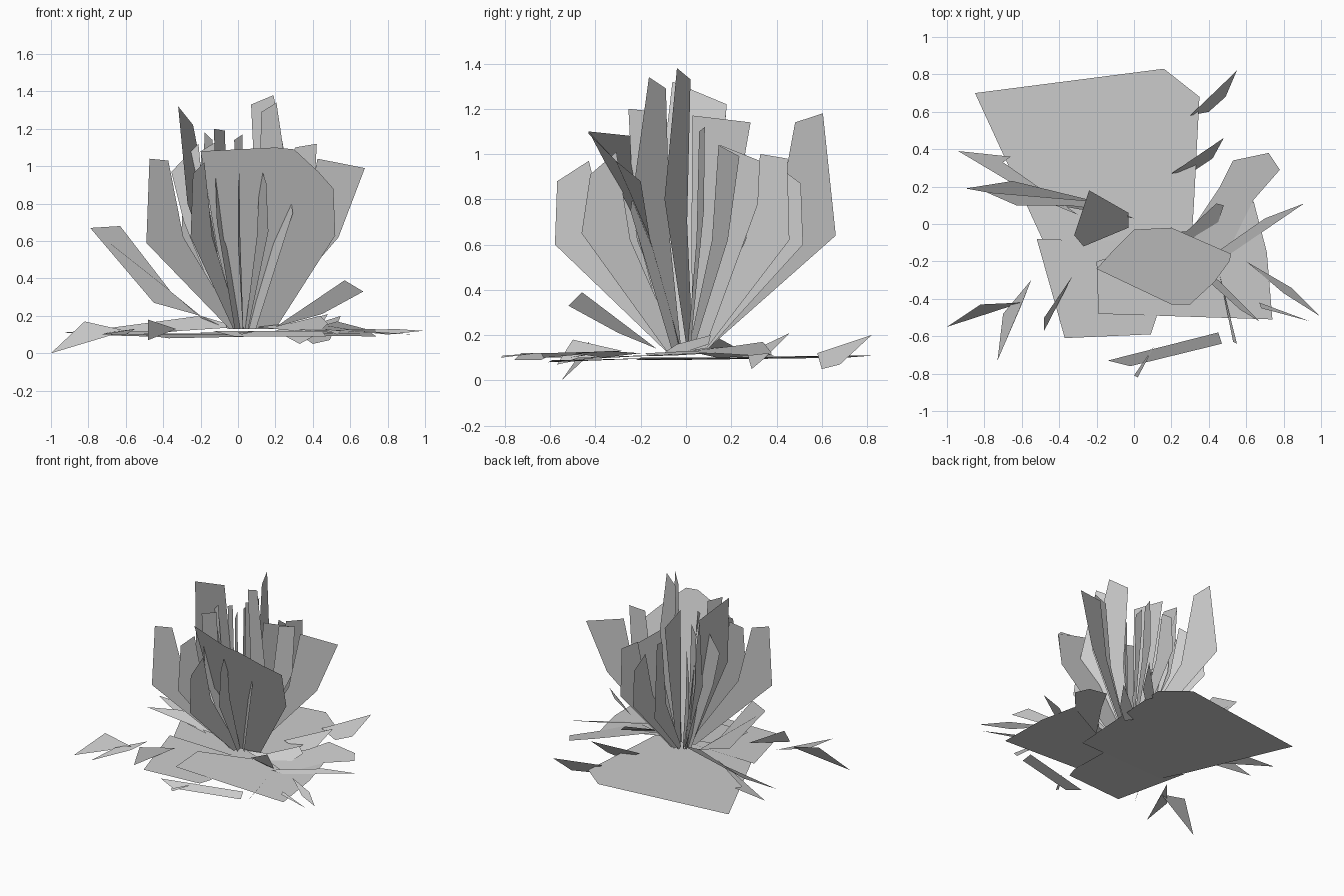
import bpy
from math import cos, sin, radians


def sheet(name, pts):
    """One single-sided leaf made from an outline."""
    me = bpy.data.meshes.new(name)
    me.from_pydata(pts, [], [tuple(range(len(pts)))])
    ob = bpy.data.objects.new(name, me)
    bpy.context.collection.objects.link(ob)
    return ob


def blade(i, ang, bulge_r, bulge_z, out_r, out_z, in_r, in_z):
    """Upright leaf: a vertical sheet radiating from the root."""
    a = radians(ang)
    prof = [(.03, .13), (.09, .13), (bulge_r, bulge_z), (out_r, out_z),
            (in_r, in_z), (in_r * .8, .62)]
    sheet(f"upright_blade_{i}", [(.03 + r * cos(a), r * sin(a), z) for r, z in prof])


# Outer upright blades: angle, bulge r/z, outer tip r/z, inner tip r/z
outer = [
    (-93, .58, .60, .57, .88, .43, .97), (-74, .48, .65, .44, .91, .32, 1.01),
    (213, .62, .59, .60, 1.04, .48, 1.03), (109, .70, .64, .64, 1.18, .51, 1.14),
    (84, .52, .60, .51, .87, .39, .96), (20, .54, .62, .69, .99, .42, 1.04),
    (130, .52, .60, .50, .88, .34, 1.00), (232, .46, .62, .44, .96, .34, 1.02),
    (66, .50, .62, .49, .98, .36, 1.00),
]
# Inner upright blades
inner = [
    (12, .38, .75, .40, 1.12, .28, 1.10), (100, .22, .75, .29, 1.14, .03, 1.17),
    (62, .36, .78, .37, .97, .17, 1.04), (-122, .27, .70, .30, 1.20, .19, 1.19),
    (165, .33, .70, .40, .97, .25, 1.12), (-43, .36, .75, .24, 1.34, .13, 1.29),
    (145, .26, .70, .28, 1.08, .18, 1.13),
]
for i, b in enumerate(outer + inner):
    blade(i, *b)

# Broad petals that face outward
sheet("front_petal", [(0, -.03, .13), (-.11, -.14, .55), (-.2, -.24, 1.08), (.2, -.43, 1.1),
                      (.3, -.43, 1.09), (.43, -.31, .97), (.51, -.2, .88), (.52, -.16, .63),
                      (.2, -.02, .13)])
sheet("left_petal", [(-.03, -.02, .13), (-.27, -.12, .8), (-.32, -.06, 1.32),
                     (-.24, .18, 1.22), (-.24, .14, .7), (-.03, .06, .13)])
sheet("tall_petal", [(.05, .03, .13), (.1, .005, .13), (.3, -.095, .8), (.19, -.04, 1.38),
                     (.07, .02, 1.33), (.1, .005, .7)])
sheet("leaning_leaf", [(-.1, .06, .15), (-.2, .12, .2), (-.45, .12, .27), (-.79, .17, .67),
                       (-.63, .1, .68), (-.36, .1, .33), (-.2, .08, .19)])

# Large ground leaves
sheet("ground_leaf_back", [(-.85, .7, .10), (.16, .83, .11), (.35, .68, .11), (.32, .1, .1),
                           (.3, -.2, .1), (-.42, -.22, .09), (-.5, -.06, .09)])
sheet("ground_leaf_front", [(-.52, -.08, .1), (-.37, -.61, .08), (.09, -.59, .09),
                            (.12, -.5, .09), (.1, -.1, .1)])
sheet("ground_leaf_right", [(-.2, -.2, .11), (-.19, -.48, .1), (.74, -.51, .09),
                            (.71, -.15, .11), (.64, .12, .12), (.3, -.05, .11)])
sheet("ground_leaf_side", [(.28, -.07, .13), (.46, .2, .15), (.53, .34, .17), (.72, .38, .12),
                           (.78, .29, .11), (.64, .13, .12), (.5, -.15, .11)])
sheet("ground_leaf_small", [(.1, -.05, .14), (.28, -.04, .16), (.44, .11, .2), (.48, .1, .16),
                            (.45, .01, .13), (.3, -.1, .12)])

# Thin shards scattered around the rim
shards = {
    "left": [(-1, -.55, 0), (-.82, -.43, .17), (-.6, -.42, .12)],
    "left_low": [(-.55, -.3, .13), (-.7, -.48, .11), (-.73, -.73, .1), (-.6, -.43, .1)],
    "left_back": [(-.94, .39, .11), (-.66, .36, .12), (-.7, .33, .13), (-.3, .05, .12), (-.52, .14, .1)],
    "left_mid": [(-.9, .19, .11), (-.65, .23, .14), (-.2, .12, .2), (0, .03, .14), (-.3, .08, .12)],
    "front": [(-.14, -.73, .12), (-.02, -.76, .09), (.47, -.64, .09), (.45, -.58, .12)],
    "front_tip": [(.02, -.82, .1), (0, -.81, .11), (.11, -.65, .12)],
    "front_left": [(-.48, -.57, .07), (-.48, -.5, .18), (-.33, -.28, .13)],
}
shards2 = {
    "right": [(.91, .11, .12), (.7, .03, .13), (.4, -.18, .12), (.5, -.17, .11)],
    "right_far": [(.99, -.49, .12), (.84, -.34, .13), (.6, -.2, .12), (.8, -.37, .1)],
    "right_low": [(.94, -.52, .1), (.67, -.42, .12), (.68, -.45, .11)],
    "right_front": [(.46, -.28, .13), (.55, -.64, .12), (.53, -.63, .1)],
    "raised": [(.2, -.13, .14), (.57, -.46, .39), (.67, -.52, .33), (.45, -.3, .21)],
    "back_far": [(.3, .58, .12), (.55, .82, .2), (.49, .68, .07), (.4, .6, .05)],
    "back_near": [(.2, .27, .12), (.48, .46, .21), (.42, .35, .1), (.33, .29, .05)],
}
for group in (shards, shards2):
    for key, pts in group.items():
        sheet("shard_" + key, pts)
